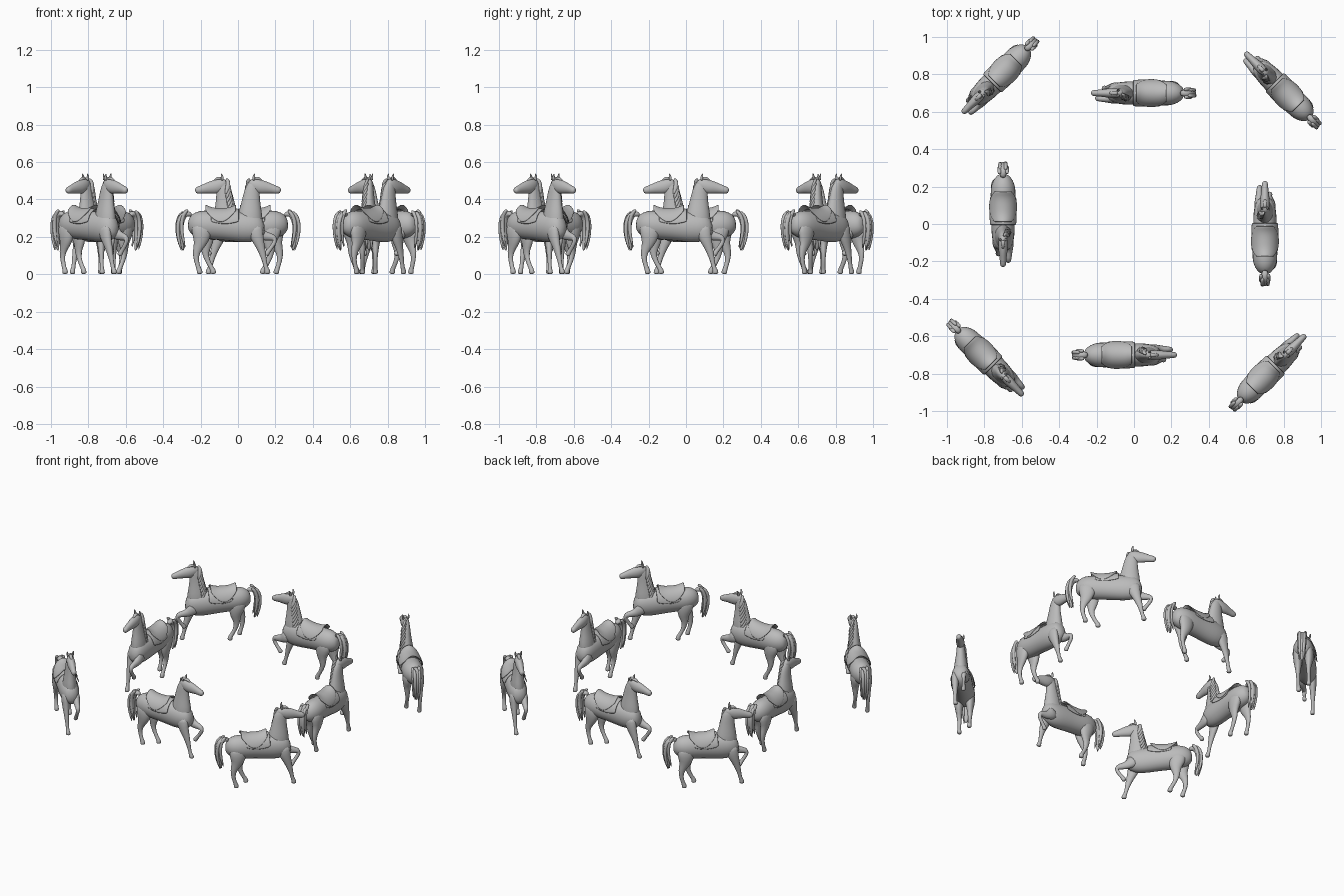
import bpy, bmesh, math
from mathutils import Vector, Matrix

if "Cube" in bpy.data.objects:
    bpy.data.objects.remove(bpy.data.objects["Cube"])

grey = bpy.data.materials.new("plain_grey")
grey.use_nodes = True
grey.diffuse_color = (0.5, 0.5, 0.5, 1)
grey.node_tree.nodes["Principled BSDF"].inputs["Base Color"].default_value = (0.5, 0.5, 0.5, 1)

parts = {}


def bmesh_for(name):
    if name not in parts:
        parts[name] = bmesh.new()
    return parts[name]


def loft(name, stations, y0=0.0, y1=0.0, sides=12):
    """Skin elliptical rings (x, z, half depth, half width) along a side-on path."""
    bm = bmesh_for(name)
    pts = [Vector((s[0], y0 + (y1 - y0) * i / (len(stations) - 1), s[1]))
           for i, s in enumerate(stations)]
    rings = []
    for i, (_, _, depth, width) in enumerate(stations):
        t = pts[min(i + 1, len(pts) - 1)] - pts[max(i - 1, 0)]
        if i == len(pts) - 1:
            t = pts[i] - pts[i - 1]
        across = Vector((t.z, 0, -t.x)).normalized()
        side = Vector((0, 1, 0))
        angles = [2 * math.pi * k / sides for k in range(sides)]
        rings.append([bm.verts.new(pts[i] + across * depth * math.cos(a)
                                   + side * width * math.sin(a)) for a in angles])
    for a, b in zip(rings, rings[1:]):
        for k in range(sides):
            j = (k + 1) % sides
            bm.faces.new((a[k], a[j], b[j], b[k]))
    bm.faces.new(rings[0])
    bm.faces.new(rings[-1])


def back_cover(name, x0, x1, half_w, half_h, spread, flap, lift):
    """Curved sheet draped over the back, with optional raised ends."""
    bm = bmesh_for(name)
    nu, nv = 8, 14
    rows = []
    for i in range(nu + 1):
        u = i / nu
        reach = spread + flap * math.sin(math.pi * u)
        rise = lift * abs(2 * u - 1) ** 3
        row = []
        for j in range(nv + 1):
            v = reach * (2 * j / nv - 1)
            z = 0.262 + half_h * math.cos(v) + rise * max(math.cos(v), 0) ** 4
            row.append(bm.verts.new((x0 + (x1 - x0) * u, half_w * math.sin(v), z)))
        rows.append(row)
    for a, b in zip(rows, rows[1:]):
        for j in range(nv):
            bm.faces.new((a[j], a[j + 1], b[j + 1], b[j]))


# Torso, from rump to chest
loft("torso", [(-.268, .27, .025, .02), (-.25, .268, .056, .045), (-.21, .268, .076, .067),
               (-.16, .264, .08, .071), (-.08, .26, .08, .065), (0, .256, .086, .066),
               (.06, .25, .085, .064), (.11, .255, .075, .055), (.143, .262, .04, .03)])
# Neck and head
loft("neck", [(.06, .24, .075, .05), (.065, .31, .07, .047), (.068, .37, .055, .036),
              (.072, .42, .046, .029), (.078, .465, .04, .026), (.09, .505, .02, .016)])
loft("head", [(.055, .49, .015, .014), (.08, .482, .036, .024), (.115, .467, .041, .028),
              (.15, .464, .034, .024), (.19, .455, .023, .018), (.215, .449, .021, .018),
              (.23, .446, .011, .011)])

# Ears and forelock
for s in (-1, 1):
    loft("ears", [(.085, .5, .009, .008), (.083, .52, .009, .007), (.09, .54, .002, .002)],
         s * .014, s * .02, 8)
loft("forelock", [(.085, .51, .012, .012), (.11, .517, .009, .014), (.135, .495, .004, .005)], sides=8)

# Legs: two planted right legs, a forward left hind leg and a raised left foreleg
loft("hind_legs", [(-.19, .28, .06, .028), (-.195, .21, .055, .033), (-.2, .165, .034, .023),
                   (-.225, .12, .02, .015), (-.224, .075, .013, .011), (-.212, .035, .012, .011),
                   (-.205, .02, .015, .014), (-.205, 0, .018, .016)], -.036, -.034)
loft("hind_legs", [(-.185, .28, .06, .028), (-.175, .21, .053, .033), (-.165, .165, .034, .023),
                   (-.178, .12, .02, .015), (-.165, .075, .013, .011), (-.142, .035, .012, .011),
                   (-.132, .02, .015, .014), (-.132, 0, .018, .016)], .036, .034)
loft("forelegs", [(.085, .27, .05, .025), (.1, .2, .037, .026), (.12, .15, .024, .019),
                  (.135, .1, .017, .014), (.144, .06, .011, .01), (.151, .03, .012, .011),
                  (.158, .018, .015, .014), (.158, 0, .018, .016)], -.034, -.025)
loft("forelegs", [(.085, .25, .05, .025), (.115, .212, .033, .025), (.155, .202, .023, .018),
                  (.196, .197, .018, .015), (.2, .178, .014, .013), (.183, .15, .011, .01),
                  (.165, .127, .012, .011), (.157, .116, .014, .013), (.148, .1, .016, .015)],
     .034, .022)

# Tail: a full core with loose locks
tail_path = [(-.245, .315, .014), (-.275, .33, .02), (-.303, .305, .025), (-.314, .255, .024),
             (-.31, .2, .02), (-.3, .155, .014), (-.292, .125, .004)]
loft("tail", [(x, z, r * .9, r) for x, z, r in tail_path])
for k, (dx, y) in enumerate([(-.01, -.016), (-.013, .014), (.008, .022), (.01, -.02)]):
    loft("tail", [(x + dx, z + .006 * k, r * .5, r * .5) for x, z, r in tail_path[1:]], y, y * .8, 8)

# Mane: locks swept from the crest down the left of the neck
for k in range(7):
    z = .5 - .022 * k
    x = .052 - .004 * k
    loft("mane", [(x + .012, z + .012, .008, .008), (x - .002, z - .005, .014, .01),
                  (x + .004, z - .04, .014, .008), (x + .016, z - .075, .004, .004)],
         .004, .034 + .002 * k, 8)

# Blanket and saddle
back_cover("blanket", -.145, .005, .071, .087, 1.35, .15, 0)
back_cover("saddle", -.175, -.01, .075, .09, .65, .75, .02)

meshes = {}
for name, bm in parts.items():
    bmesh.ops.recalc_face_normals(bm, faces=bm.faces[:])
    for f in bm.faces:
        f.smooth = True
    mesh = bpy.data.meshes.new(name)
    bm.to_mesh(mesh)
    bm.free()
    mesh.materials.append(grey)
    meshes[name] = mesh

# Eight horses in a ring, all running the same way round
for i in range(8):
    radius = .755 * math.sqrt(2) if i % 2 else .70
    place = Matrix.Rotation(i * math.pi / 4, 4, "Z") @ Matrix.Translation((0, -radius, 0))
    for name, mesh in meshes.items():
        ob = bpy.data.objects.new("horse_%d_%s" % (i + 1, name), mesh)
        bpy.context.collection.objects.link(ob)
        ob.matrix_world = place
        if name in ("blanket", "saddle"):
            solid = ob.modifiers.new("thickness", "SOLIDIFY")
            solid.thickness = .005
            solid.offset = 0
        sub = ob.modifiers.new("smooth", "SUBSURF")
        sub.levels = sub.render_levels = 1
